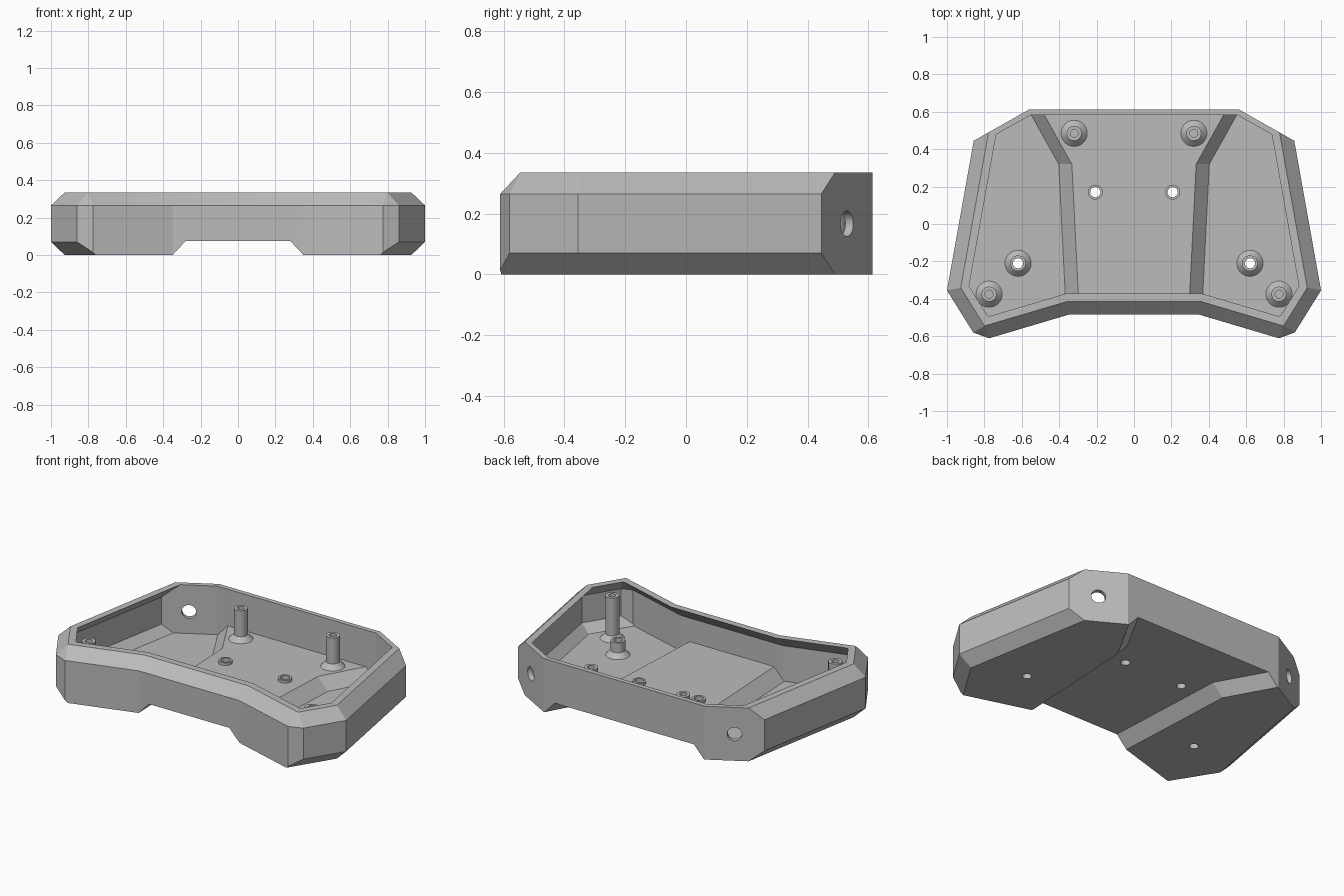
import bpy, bmesh, math
from mathutils import Vector

cube = bpy.data.objects.get("Cube")
if cube:
    bpy.data.objects.remove(cube, do_unlink=True)

H, CH, T = 0.335, 0.07, 0.03          # height, chamfer size, wall thickness
R2 = math.sqrt(2)

grey = bpy.data.materials.new("light grey plastic")
grey.use_nodes = True
grey.diffuse_color = (0.5, 0.5, 0.5, 1)
grey.node_tree.nodes["Principled BSDF"].inputs["Base Color"].default_value = (0.5, 0.5, 0.5, 1)

# Right half of the plan outline, from the back corner round to the front
HALF = [Vector(p) for p in ((0.56, 0.613), (0.857, 0.445), (1.0, -0.355),
                            (0.86, -0.58), (0.775, -0.611), (0.35, -0.485))]
PATH = [Vector((-0.56, 0.613))] + HALF + [Vector((-0.35, -0.485))]


def edge_line(i):
    """Outward normal and offset of plan edge i."""
    t = (PATH[i + 1] - PATH[i]).normalized()
    n = Vector((-t.y, t.x))
    return n, n.dot(PATH[i])


def ring(z, back, side, front, merge=False):
    """Plan outline at height z, inset separately at back, sides and front."""
    insets = [back, back, side, side, back, front, front]
    lines = [(n, c - d) for (n, c), d in zip(map(edge_line, range(7)), insets)]
    pairs = [(i, i + 1) for i in range(6)]
    if merge:                          # small corner facet runs out to a point
        pairs[3] = pairs[4] = (3, 5)
    pts = []
    for i, j in pairs:
        (a, c), (b, d) = lines[i], lines[j]
        det = a.x * b.y - a.y * b.x
        pts.append(Vector(((c * b.y - d * a.y) / det, (a.x * d - b.x * c) / det, z)))
    return pts


def make_object(name, bm):
    bmesh.ops.remove_doubles(bm, verts=bm.verts, dist=1e-5)
    bmesh.ops.dissolve_degenerate(bm, edges=bm.edges, dist=1e-6)
    bmesh.ops.recalc_face_normals(bm, faces=bm.faces)
    me = bpy.data.meshes.new(name)
    bm.to_mesh(me)
    bm.free()
    ob = bpy.data.objects.new(name, me)
    bpy.context.collection.objects.link(ob)
    me.materials.append(grey)
    return ob


def loft(name, rings, caps=True, closed=False):
    """Skin a list of matching rings."""
    bm = bmesh.new()
    vs = [[bm.verts.new(p) for p in r] for r in rings]
    n = len(rings[0])
    for a, b in zip(vs, vs[1:] + (vs[:1] if closed else [])):
        for i in range(n):
            j = (i + 1) % n
            bm.faces.new((a[i], a[j], b[j], b[i]))
    if caps:
        bm.faces.new(vs[0])
        bm.faces.new(vs[-1])
    return make_object(name, bm)


def body(name, t, extra):
    """Chamfered tray volume, offset inwards by t; extra extends it upwards."""
    low = ring(CH + (R2 - 1) * t, t, t, t)
    n, c = edge_line(3)                # chamfer meets the small facet lower down
    low[4].z = CH + R2 * t - (c - n.dot(low[4].xy))
    high = ring(H - CH - (R2 - 1) * t, t, t, t)
    s = CH + R2 * t + extra
    halves = [ring(t, t, CH + (R2 - 1) * t, t, True), low, high,
              ring(H + extra, t, s, s, True)]
    return loft(name, [h + [Vector((-p.x, p.y, p.z)) for p in reversed(h)] for h in halves])


def channel(name, grow, top):
    """Flared raised channel running front to back under the tray."""
    rings = []
    for y, w in ((-0.8, 0.264), (0.32, 0.32), (0.8, 0.588)):
        w += grow
        b = w + 0.935 * (top + 0.05)
        rings.append([Vector(p) for p in ((-b, y, -0.05), (b, y, -0.05), (w, y, top), (-w, y, top))])
    return loft(name, rings)


def cylinder(name, centre, axis, r, length):
    bm = bmesh.new()
    bmesh.ops.create_cone(bm, cap_ends=True, segments=32, radius1=r, radius2=r, depth=length)
    q = Vector((0, 0, 1)).rotation_difference(Vector(axis))
    for v in bm.verts:
        v.co = q @ v.co + Vector(centre)
    return make_object(name, bm)


def cut(target, cutter):
    mod = target.modifiers.new("cut", "BOOLEAN")
    mod.operation, mod.solver, mod.object = "DIFFERENCE", "EXACT", cutter
    bpy.context.view_layer.update()
    dg = bpy.context.evaluated_depsgraph_get()
    me = bpy.data.meshes.new_from_object(target.evaluated_get(dg))
    target.modifiers.clear()
    target.data = me
    bpy.data.objects.remove(cutter, do_unlink=True)


def lathe(name, x, y, profile):
    """Turn a closed (radius, height) profile about a vertical axis."""
    rings = [[Vector((x + r * math.cos(k * math.tau / 32), y + r * math.sin(k * math.tau / 32), z))
              for k in range(32)] for r, z in profile]
    return loft(name, rings, caps=False, closed=True)


# Tray shell: outer volume, channel underneath, hollow inside
tray = body("tray_shell", 0, 0)
cavity = body("cavity_cutter", T, 0.02)
cut(cavity, channel("inner_channel", (R2 - 1) * T, 0.075 + T))
cut(tray, channel("outer_channel", 0, 0.075))
cut(tray, cavity)

parts = [tray]
LOW, HIGH = T, 0.075 + T               # side floor and raised floor heights
for side, s in (("left", 1), ("right", -1)):
    # Round opening through each angled back corner
    n, _ = edge_line(1)
    cut(tray, cylinder("opening", (s * 0.708, 0.529, 0.167), (s * n.x, n.y, 0), 0.042, 0.15))
    # Screw holes through the floor
    for x, y in ((0.207, 0.17), (0.62, -0.21)):
        cut(tray, cylinder("screw_hole", (s * x, y, 0.06), (0, 0, 1), 0.027, 0.3))
    # Low screw bosses
    parts.append(lathe(f"inner_boss_{side}", s * 0.207, 0.17,
                       [(0.04, HIGH - 0.01), (0.04, 0.122), (0.027, 0.122), (0.027, HIGH - 0.01)]))
    parts.append(lathe(f"outer_boss_{side}", s * 0.62, -0.21,
                       [(0.07, LOW - 0.01), (0.07, LOW), (0.042, LOW + 0.03), (0.042, 0.122),
                        (0.027, 0.122), (0.027, LOW - 0.01)]))
    # Tall mounting posts with flared feet and blind pilot holes
    for place, x, y, f in (("back", 0.32, 0.485, HIGH), ("front", 0.775, -0.375, LOW)):
        parts.append(lathe(f"{place}_post_{side}", s * x, y,
                           [(0.0, f - 0.01), (0.07, f - 0.01), (0.07, f), (0.04, f + 0.03), (0.04, 0.298),
                            (0.021, 0.298), (0.021, 0.17), (0.0, 0.17)]))

# Smooth round surfaces only, keep every flat facet crisp
bpy.ops.object.select_all(action="DESELECT")
for ob in parts:
    ob.select_set(True)
bpy.context.view_layer.objects.active = tray
bpy.ops.object.shade_smooth_by_angle(angle=math.radians(12))
